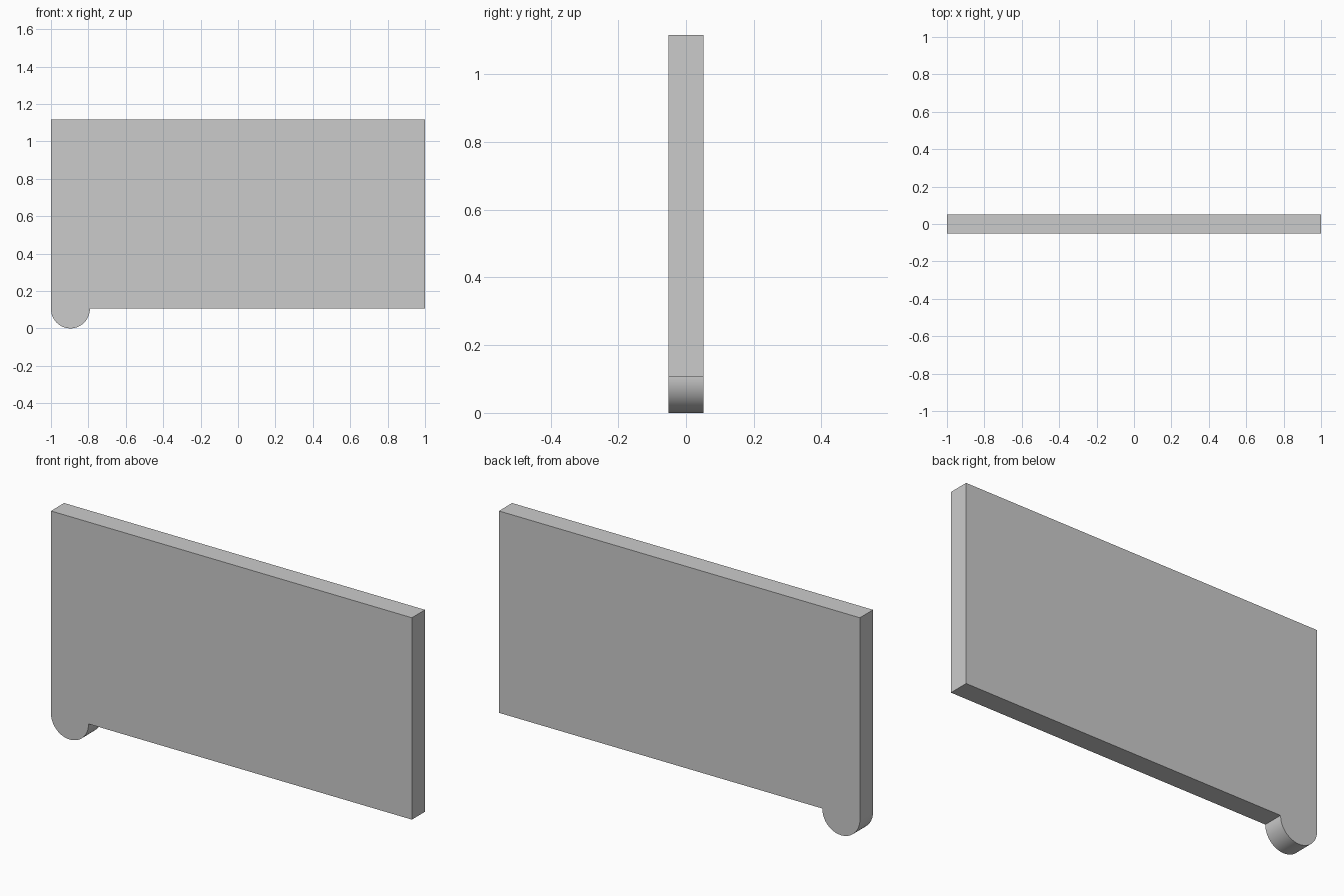
import bpy, bmesh, math

if "Cube" in bpy.data.objects:
    bpy.data.objects.remove(bpy.data.objects["Cube"])

HALF_LEN, HALF_THICK = 1.0, 0.052
BOTTOM, TOP = 0.106, 1.117
RADIUS = 0.104
SEGMENTS = 32

# Outline in the xz plane: rectangle with a rounded foot at the lower left
cx = -HALF_LEN + RADIUS
outline = [(HALF_LEN, BOTTOM), (HALF_LEN, TOP), (-HALF_LEN, TOP)]
for i in range(SEGMENTS + 1):
    a = math.pi + math.pi * i / SEGMENTS
    outline.append((cx + RADIUS * math.cos(a), RADIUS + RADIUS * math.sin(a)))
outline.append((cx + RADIUS, BOTTOM))

# Extrude the outline through the panel thickness
bm = bmesh.new()
face = bm.faces.new([bm.verts.new((x, -HALF_THICK, z)) for x, z in outline])
extruded = bmesh.ops.extrude_face_region(bm, geom=[face], use_keep_orig=True)
moved = [g for g in extruded["geom"] if isinstance(g, bmesh.types.BMVert)]
bmesh.ops.translate(bm, verts=moved, vec=(0, 2 * HALF_THICK, 0))
bmesh.ops.recalc_face_normals(bm, faces=bm.faces)

mesh = bpy.data.meshes.new("panel_with_foot")
bm.to_mesh(mesh)
bm.free()
panel = bpy.data.objects.new("panel_with_foot", mesh)
bpy.context.collection.objects.link(panel)

# Smooth the rounded foot, keep the edges sharp
bpy.context.view_layer.objects.active = panel
panel.select_set(True)
bpy.ops.object.shade_smooth_by_angle(angle=math.radians(30))
